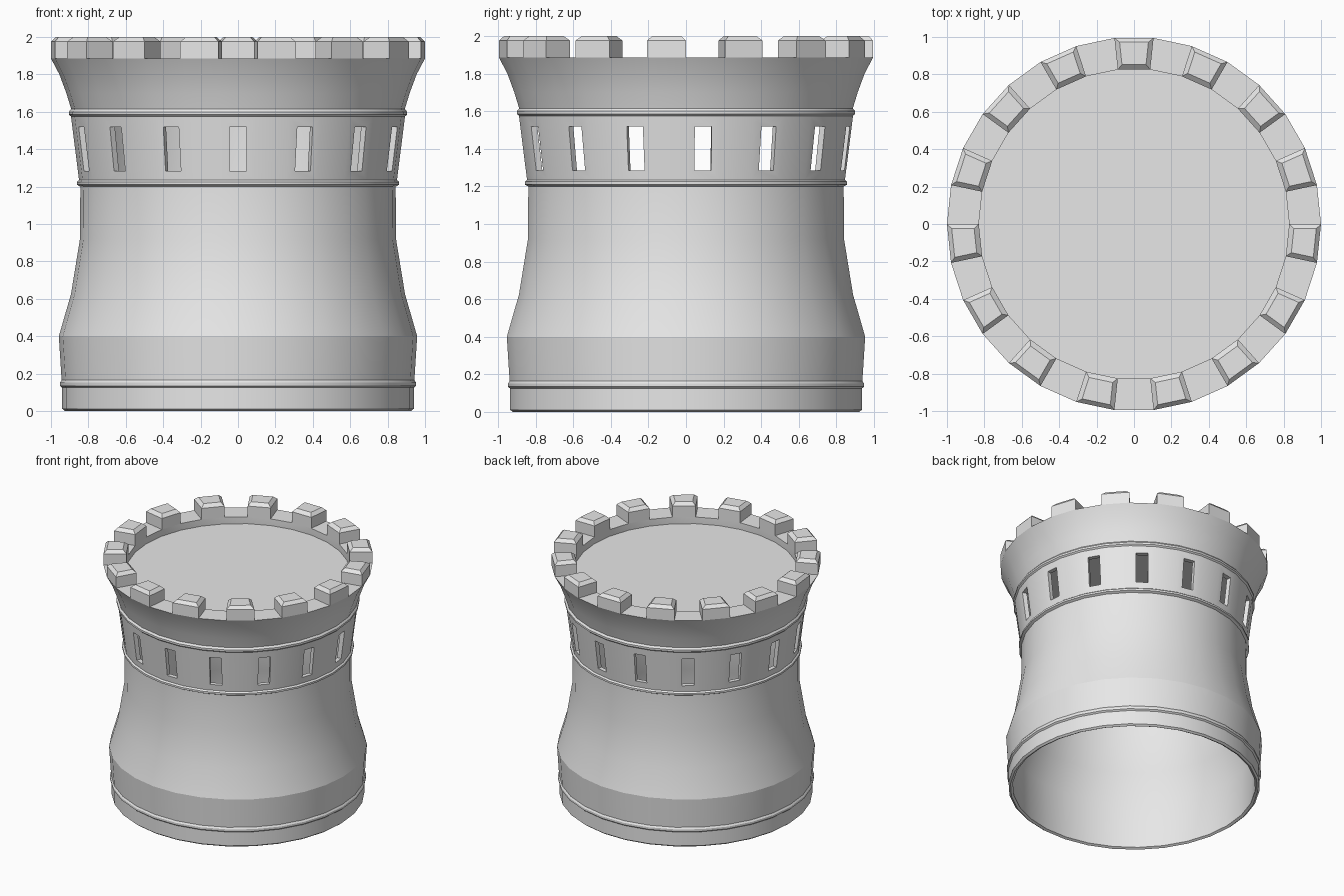
import bpy, bmesh
from math import radians, sin, cos
from mathutils import Matrix, Vector

cube = bpy.data.objects.get("Cube")
if cube:
    bpy.data.objects.remove(cube, do_unlink=True)

SIDES = 30
STEP = radians(360 / SIDES)
RIM, TOP, INNER = 1.885, 2.0, 0.83

stone = bpy.data.materials.new("grey stone")
stone.use_nodes = True
stone.diffuse_color = (0.8, 0.8, 0.8, 1)
stone.node_tree.nodes["Principled BSDF"].inputs["Base Color"].default_value = (0.8, 0.8, 0.8, 1)


def polar(r, a, z):
    return Vector((r * cos(a), r * sin(a), z))


def make(name, bm):
    bmesh.ops.recalc_face_normals(bm, faces=bm.faces)
    mesh = bpy.data.meshes.new(name)
    bm.to_mesh(mesh)
    bm.free()
    mesh.materials.append(stone)
    ob = bpy.data.objects.new(name, mesh)
    bpy.context.collection.objects.link(ob)
    return ob


def bridge(bm, a, b):
    n = len(a)
    for i in range(n):
        j = (i + 1) % n
        bm.faces.new((a[i], a[j], b[j], b[i]))


def smooth(ob, degrees):
    bpy.ops.object.select_all(action='DESELECT')
    bpy.context.view_layer.objects.active = ob
    ob.select_set(True)
    bpy.ops.object.shade_smooth_by_angle(angle=radians(degrees))


# Tower wall: closed profile (radius, height) turned round the axis
outer = [(0.925, 0), (0.94, 0.012), (0.94, 0.125), (0.952, 0.135), (0.952, 0.152), (0.943, 0.165),
         (0.958, 0.4), (0.893, 0.625), (0.845, 0.92), (0.843, 1.2),
         (0.862, 1.21), (0.862, 1.225), (0.85, 1.235),
         (0.893, 1.575), (0.904, 1.585), (0.904, 1.6), (0.892, 1.615),
         (0.918, 1.7), (0.955, 1.8), (1.0, RIM)]
inner = [(INNER, RIM), (INNER, 1.79), (0.86, 1.6), (0.81, 1.2), (0.81, 0.92),
         (0.86, 0.625), (0.922, 0.4), (0.907, 0.01)]
bm = bmesh.new()
rings = [[bm.verts.new(polar(r, i * STEP, z)) for i in range(SIDES)] for r, z in outer + inner]
for k, ring in enumerate(rings):
    bridge(bm, ring, rings[(k + 1) % len(rings)])
wall = make("tower_wall", bm)

# Window openings, one below every gap in the battlements
bm = bmesh.new()
for i in range(SIDES // 2):
    a = radians(270) + 2 * i * STEP
    m = Matrix.Translation(polar(0.86, a, 1.402)) @ Matrix.Rotation(a, 4, 'Z')
    bmesh.ops.create_cube(bm, size=1, matrix=m @ Matrix.Diagonal((0.3, 0.09, 0.235, 1)))
cutter = make("window_cutter", bm)
cutter.hide_render = True
cut = wall.modifiers.new("windows", 'BOOLEAN')
cut.operation, cut.solver, cut.object = 'DIFFERENCE', 'EXACT', cutter
dg = bpy.context.evaluated_depsgraph_get()
carved = bpy.data.meshes.new_from_object(wall.evaluated_get(dg))
wall.modifiers.clear()
wall.data = carved
bpy.data.objects.remove(cutter, do_unlink=True)
smooth(wall, 18)

# Roof deck set slightly below the rim
bm = bmesh.new()
low, high = [[bm.verts.new(polar(INNER, i * STEP, z)) for i in range(SIDES)] for z in (1.8, 1.83)]
bridge(bm, low, high)
bm.faces.new(high)
bm.faces.new(low)
make("roof_deck", bm)

# Battlements: blocks with a chamfered top on every other rim segment
bm = bmesh.new()
CH = 0.025
for i in range(SIDES // 2):
    mid = radians(90) + 2 * i * STEP
    loops = []
    for z, inset in ((RIM, 0), (TOP - CH, 0), (TOP, CH)):
        loop = []
        for r, side in ((INNER, -1), (1.0, -1), (1.0, 1), (INNER, 1)):
            rr = r + inset if r == INNER else r - inset
            loop.append(bm.verts.new(polar(rr, mid + side * (STEP / 2 - inset / rr), z)))
        loops.append(loop)
    bridge(bm, loops[0], loops[1])
    bridge(bm, loops[1], loops[2])
    bm.faces.new(loops[2])
    bm.faces.new(loops[0])
make("battlements", bm)
